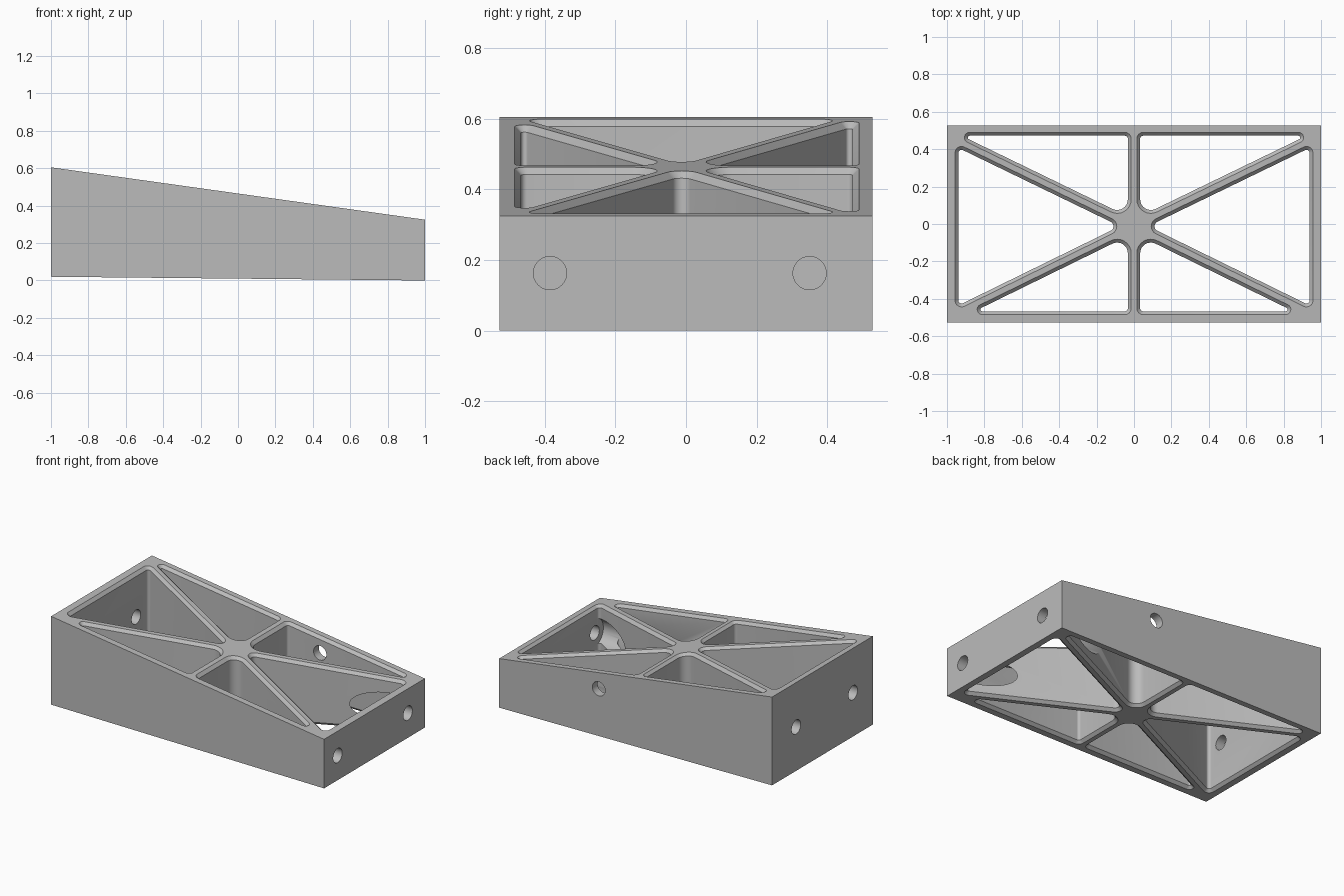
import bpy, bmesh, math
from mathutils import Vector, Matrix

cube = bpy.data.objects.get("Cube")
if cube:
    bpy.data.objects.remove(cube, do_unlink=True)

grey = bpy.data.materials.new("machined grey")
grey.use_nodes = True
colour = (0.5, 0.5, 0.5, 1)
grey.diffuse_color = colour
grey.node_tree.nodes["Principled BSDF"].inputs["Base Color"].default_value = colour

CHAMFER = 0.018
HALF_Y = 0.5275


def top_z(x):
    return 0.465 - 0.14 * x


def base_z(x):
    return 0.01 * (1 - x)


def make_object(name, bm):
    bmesh.ops.recalc_face_normals(bm, faces=bm.faces)
    mesh = bpy.data.meshes.new(name)
    bm.to_mesh(mesh)
    bm.free()
    mesh.materials.append(grey)
    obj = bpy.data.objects.new(name, mesh)
    bpy.context.collection.objects.link(obj)
    return obj


def loft(bm, rings):
    loops = [[bm.verts.new(p) for p in ring] for ring in rings]
    n = len(loops[0])
    for a, b in zip(loops, loops[1:]):
        for i in range(n):
            bm.faces.new((a[i], a[(i + 1) % n], b[(i + 1) % n], b[i]))
    bm.faces.new(loops[0][::-1])
    bm.faces.new(loops[-1])


def rounded(corners, radii, inset, steps=8):
    """Inset a counter-clockwise triangle and round each of its corners."""
    pts = [Vector(c) for c in corners]
    out = []
    for i, p in enumerate(pts):
        u = (pts[i - 1] - p).normalized()
        v = (pts[(i + 1) % len(pts)] - p).normalized()
        half = u.angle(v) / 2
        r = max(radii[i] - inset, 0.006)
        centre = p + (u + v).normalized() * (inset + r) / math.sin(half)
        start = Vector((u.y, -u.x)) if u.cross(v) > 0 else Vector((-u.y, u.x))
        turn = math.pi - 2 * half
        # sweep from the normal of the incoming edge to that of the outgoing one
        for k in range(steps + 1):
            a = turn * k / steps
            d = Matrix.Rotation(a, 2) @ (-start if start.dot(u + v) > 0 else start)
            out.append(centre + r * d)
    return out


# Wedge block
bm = bmesh.new()
loft(bm, [[(x, y, z) for x, z in ((-1, base_z(-1)), (1, base_z(1)),
                                  (1, top_z(1)), (-1, top_z(-1)))]
          for y in (-HALF_Y, HALF_Y)])
block = make_object("ribbed_wedge_block", bm)

# Triangular lightening pockets between the ribs
HUB = -0.012
SLOPE_UP, SLOPE_DOWN = 0.485, 0.49
RIB = 0.015
EDGE_X, BACK_Y, FRONT_Y = 0.957, 0.49, -0.485
rise = RIB * 1.11
end_pocket = [(rise / SLOPE_UP, HUB),
              (EDGE_X, HUB - SLOPE_DOWN * EDGE_X + rise),
              (EDGE_X, HUB + SLOPE_UP * EDGE_X - rise)]
back_pocket = [(RIB, HUB + SLOPE_UP * RIB + rise),
               ((BACK_Y - HUB - rise) / SLOPE_UP, BACK_Y), (RIB, BACK_Y)]
front_pocket = [(RIB, HUB - SLOPE_DOWN * RIB - rise), (RIB, FRONT_Y),
                ((HUB - rise - FRONT_Y) / SLOPE_DOWN, FRONT_Y)]
shapes = ((end_pocket, (0.045, 0.035, 0.035)),
          (back_pocket, (0.075, 0.028, 0.035)),
          (front_pocket, (0.075, 0.035, 0.028)))

bm = bmesh.new()
for corners, radii in shapes:
    for side in (1, -1):
        tri = [(side * x, y) for x, y in corners]
        rad = list(radii)
        if side < 0:
            tri.reverse()
            rad.reverse()
        over = 0.004
        wide = rounded(tri, rad, -over)
        narrow = rounded(tri, rad, CHAMFER)
        loft(bm, [[(p.x, p.y, base_z(p.x) - over) for p in wide],
                  [(p.x, p.y, base_z(p.x) + CHAMFER) for p in narrow],
                  [(p.x, p.y, top_z(p.x) - CHAMFER) for p in narrow],
                  [(p.x, p.y, top_z(p.x) + over) for p in wide]])
pockets = make_object("pocket_cutter", bm)


def drill(bm, centre, axis, radius, depth):
    rot = Vector((0, 0, 1)).rotation_difference(Vector(axis)).to_matrix().to_4x4()
    bmesh.ops.create_cone(bm, cap_ends=True, segments=40, radius1=radius,
                          radius2=radius, depth=depth,
                          matrix=Matrix.Translation(centre) @ rot)


# Bolt holes in the two ends and the back wall
bm = bmesh.new()
for y in (-0.385, 0.35):
    drill(bm, (1, y, 0.163), (1, 0, 0), 0.047, 0.18)
for y in (-0.32, 0.275):
    drill(bm, (-1, y, 0.31), (1, 0, 0), 0.047, 0.18)
drill(bm, (0.27, HALF_Y, 0.32), (0, 1, 0), 0.047, 0.18)
holes = make_object("bolt_hole_cutter", bm)

# Clearance bores through the diagonal ribs behind the low end
bm = bmesh.new()
for y in (-0.385, 0.35):
    drill(bm, (0.679, y, 0.163), (1, 0, 0), 0.09, 0.518)
bores = make_object("clearance_bore_cutter", bm)

for cutter in (pockets, bores, holes):
    mod = block.modifiers.new(cutter.name, "BOOLEAN")
    mod.operation = "DIFFERENCE"
    mod.solver = "EXACT"
    mod.object = cutter
    cutter.hide_render = True

bpy.ops.object.select_all(action="DESELECT")
block.select_set(True)
bpy.context.view_layer.objects.active = block
for mod in list(block.modifiers):
    bpy.ops.object.modifier_apply(modifier=mod.name)
for cutter in (pockets, bores, holes):
    bpy.data.objects.remove(cutter, do_unlink=True)
bpy.ops.object.shade_smooth_by_angle(angle=math.radians(30))
